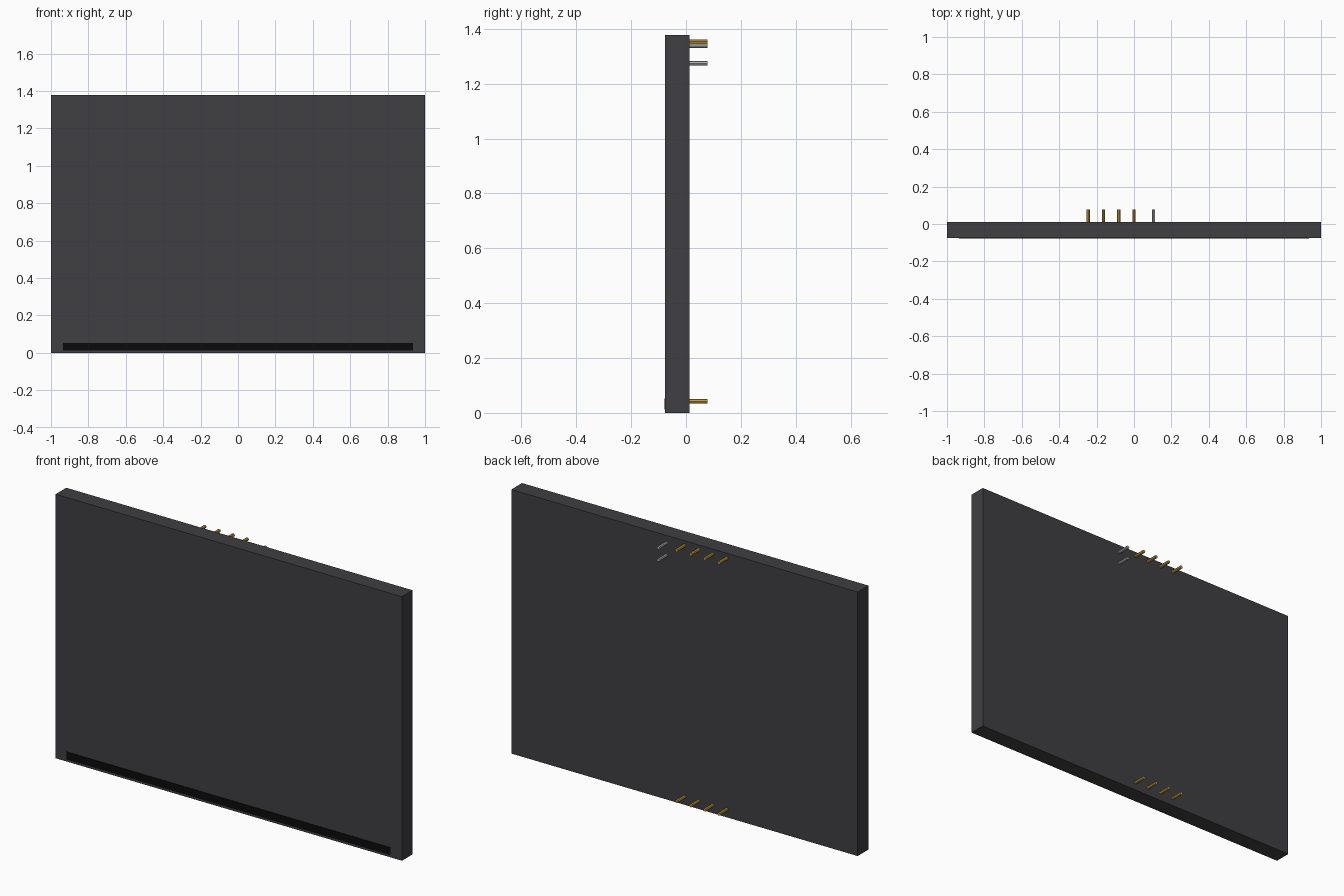
import bpy
from math import pi

if "Cube" in bpy.data.objects:
    bpy.data.objects.remove(bpy.data.objects["Cube"])


def material(name, rgb):
    m = bpy.data.materials.new(name)
    m.use_nodes = True
    m.diffuse_color = (*rgb, 1)
    m.node_tree.nodes["Principled BSDF"].inputs["Base Color"].default_value = (*rgb, 1)
    return m


charcoal = material("charcoal", (0.05, 0.05, 0.055))
black = material("black", (0.003, 0.003, 0.003))
gold = material("gold", (0.55, 0.33, 0.05))
silver = material("silver", (0.42, 0.42, 0.43))


def box(name, low, high, mat):
    centre = [(a + b) / 2 for a, b in zip(low, high)]
    bpy.ops.mesh.primitive_cube_add(size=1, location=centre)
    ob = bpy.context.object
    ob.name = name
    ob.scale = [b - a for a, b in zip(low, high)]
    bpy.ops.object.transform_apply(location=False, rotation=False, scale=True)
    ob.data.materials.append(mat)


BACK = 0.012      # rear face of the panel
PIN_END = 0.078   # tip of the pins


def pin(name, x, z, mat):
    start = BACK - 0.005
    bpy.ops.mesh.primitive_cylinder_add(
        vertices=8, radius=0.0085, depth=PIN_END - start,
        location=(x, (start + PIN_END) / 2, z), rotation=(pi / 2, 0, 0))
    ob = bpy.context.object
    ob.name = name
    ob.data.materials.append(mat)


# Flat panel and the dark strip along its lower front edge
box("panel", (-1, -0.076, 0), (1, BACK, 1.378), charcoal)
box("lower_strip", (-0.935, -0.078, 0.012), (0.935, -0.074, 0.052), black)

# Two rows of gold pins on the rear face
for row, z in (("upper", 1.353), ("lower", 0.042)):
    for i in range(4):
        pin(f"{row}_gold_pin_{i + 1}", -0.0815 * i, z, gold)

# Pair of silver pins beside the upper row
for i, z in enumerate((1.338, 1.274)):
    pin(f"silver_pin_{i + 1}", 0.105, z, silver)
